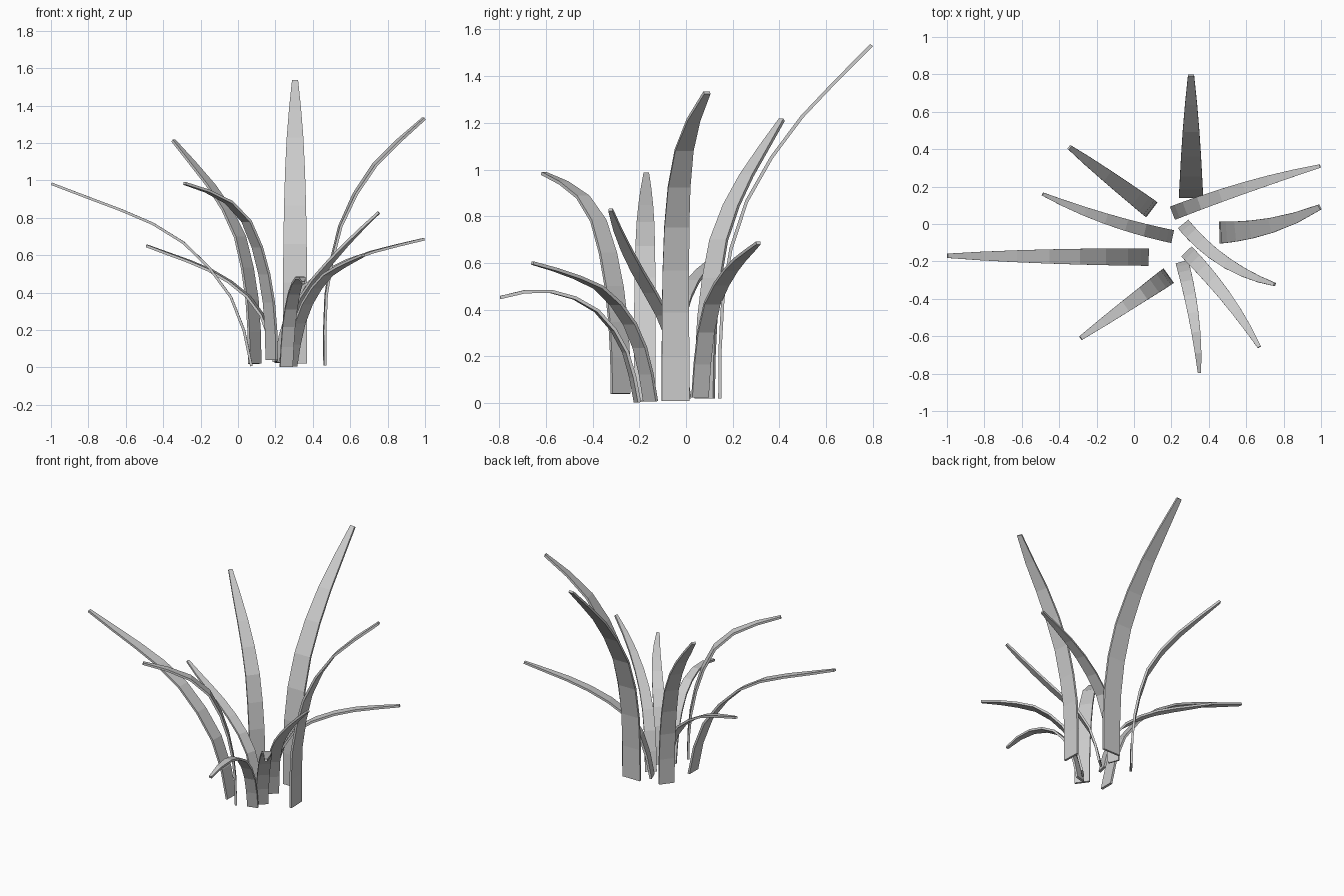
import bpy
import bmesh
from mathutils import Vector

if "Cube" in bpy.data.objects:
    bpy.data.objects.remove(bpy.data.objects["Cube"])

RINGS = 9        # cross-sections per blade
THICK = 0.014


def catmull(pts, t):
    """Point on a smooth curve through pts, t in 0..1."""
    n = len(pts) - 1
    i = min(int(t * n), n - 1)
    u = t * n - i
    p1, p2 = pts[i], pts[i + 1]
    p0 = pts[i - 1] if i > 0 else p1 * 2 - p2
    p3 = pts[i + 2] if i + 2 <= n else p2 * 2 - p1
    return 0.5 * (p1 * 2 + (p2 - p0) * u + (p0 * 2 - p1 * 5 + p2 * 4 - p3) * u * u
                  + (p1 * 3 - p0 - p2 * 3 + p3) * u ** 3)


def blade(name, base, tip, width, bow, profile):
    """Flat tapering leaf: profile is (fraction of reach, height), bow bends it to the left."""
    base, reach = Vector(base), Vector(tip) - Vector(base)
    length = reach.length
    ahead = reach.normalized()
    left = Vector((-ahead.y, ahead.x))
    prof = [Vector(p) for p in profile]

    def centre(t):
        f, z = catmull(prof, t)
        p = base + reach * f + left * (4 * bow * f * (1 - f))
        return Vector((p.x, p.y, z)), f

    # equal steps along the length
    fine = [k / 200 for k in range(201)]
    dist = [0.0]
    for a, b in zip(fine, fine[1:]):
        dist.append(dist[-1] + (centre(b)[0] - centre(a)[0]).length)

    bm = bmesh.new()
    rings = []
    for r in range(RINGS):
        s = r / (RINGS - 1)
        k = min(range(201), key=lambda q: abs(dist[q] - s * dist[-1]))
        t = fine[k]
        c, f = centre(t)
        tangent = (centre(min(t + .02, 1))[0] - centre(max(t - .02, 0))[0]).normalized()
        heading = ahead + left * (4 * bow * (1 - 2 * f) / length)
        side = Vector((-heading.y, heading.x, 0)).normalized()
        normal = tangent.cross(side).normalized()
        w = side * (width / 2 * (1 - 0.75 * s ** 3))
        h = normal * (THICK / 2)
        rings.append([bm.verts.new(c + o) for o in (w + h, h - w, -w - h, w - h)])
    for a, b in zip(rings, rings[1:]):
        for i in range(4):
            j = (i + 1) % 4
            bm.faces.new((a[i], a[j], b[j], b[i]))
    bm.faces.new(rings[0][::-1])
    bm.faces.new(rings[-1])
    bmesh.ops.recalc_face_normals(bm, faces=bm.faces)
    mesh = bpy.data.meshes.new(name)
    bm.to_mesh(mesh)
    bm.free()
    bpy.context.collection.objects.link(bpy.data.objects.new(name, mesh))


# tall blades at the back and right
blade("back_tall_blade", (.305, .145), (.305, .795), .13, 0,
      [(0, .02), (.01, .38), (.08, .68), (.22, .92), (.52, 1.21), (1, 1.533)])
blade("right_tall_blade", (.465, -.045), (.993, .09), .118, -.03,
      [(0, .01), (0, .28), (.04, .5), (.18, .8), (.5, 1.09), (1, 1.33)])
blade("back_left_blade", (.09, .08), (-.345, .41), .1, 0,
      [(0, .02), (.02, .3), (.1, .55), (.22, .74), (.5, .95), (1, 1.213)])

# spreading blades on the right
blade("back_right_low_blade", (.212, .06), (.995, .31), .075, .012,
      [(0, .025), (.05, .22), (.15, .4), (.35, .52), (.62, .61), (1, .686)])
blade("right_mid_blade", (.267, -.005), (.752, -.323), .072, -.045,
      [(0, .02), (.09, .24), (.26, .41), (.58, .6), (1, .828)])
blade("front_right_low_blade", (.285, -.152), (.67, -.658), .078, .02,
      [(0, .008), (.07, .19), (.19, .34), (.42, .48), (.7, .55), (1, .6)])

# drooping front blade
blade("front_drooping_blade", (.258, -.208), (.35, -.796), .07, .016,
      [(0, .003), (.06, .17), (.16, .3), (.37, .425), (.7, .483), (1, .452)])

# spreading blades on the left
blade("front_left_blade", (.18, -.28), (-.285, -.61), .095, 0,
      [(0, .04), (.02, .3), (.12, .57), (.3, .79), (.58, .91), (1, .984)])
blade("left_long_blade", (.072, -.177), (-.997, -.17), .093, 0,
      [(0, .008), (.065, .29), (.2, .52), (.46, .75), (1, .982)])
blade("left_low_blade", (.2, -.066), (-.488, .16), .07, .02,
      [(0, .03), (.07, .23), (.2, .375), (.5, .52), (1, .65)])
